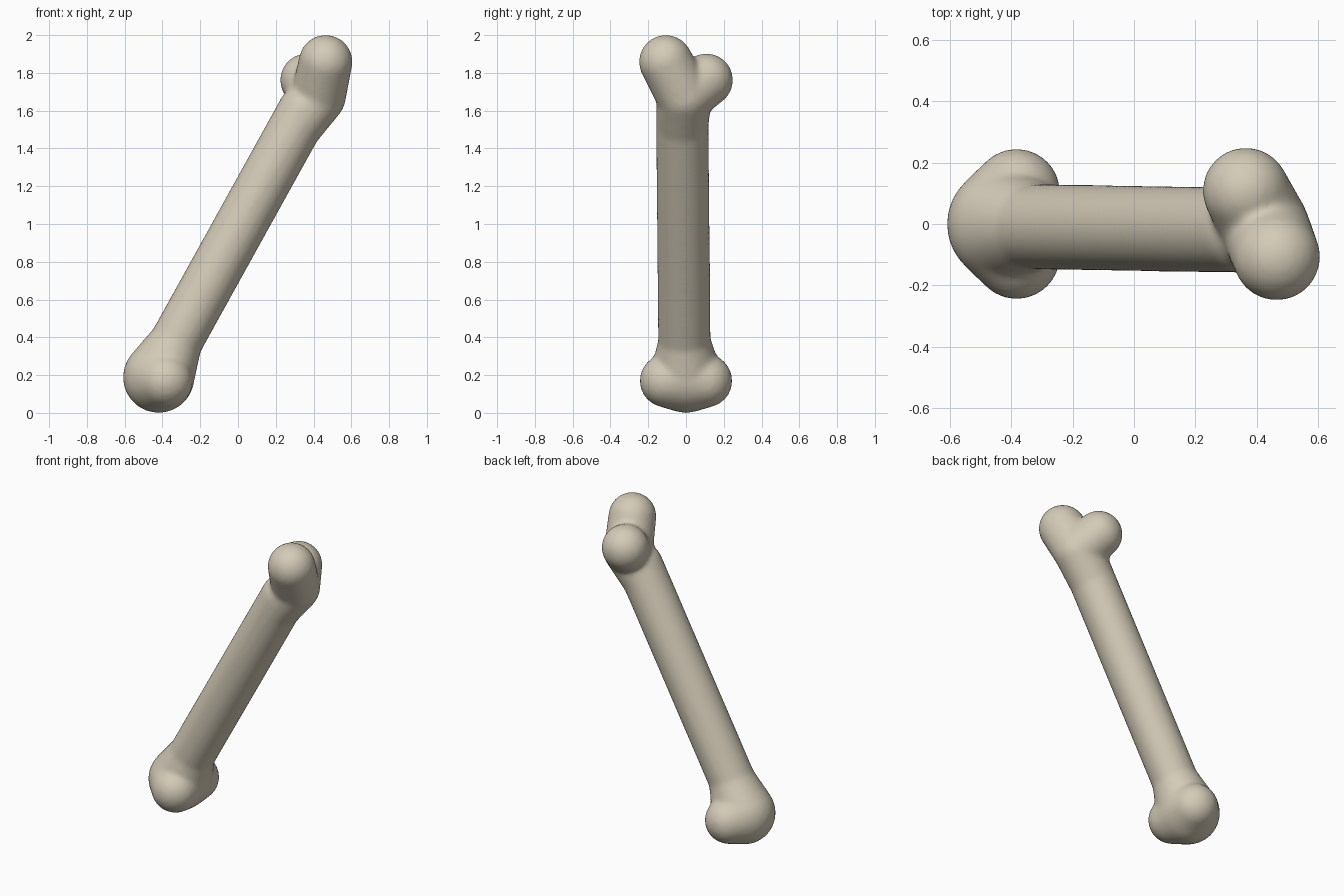
import bpy, bmesh
from mathutils import Matrix, Vector

if "Cube" in bpy.data.objects:
    bpy.data.objects.remove(bpy.data.objects["Cube"])

bone_mat = bpy.data.materials.new("ivory")
bone_mat.diffuse_color = (0.66, 0.60, 0.48, 1)
bone_mat.use_nodes = True
bone_mat.node_tree.nodes["Principled BSDF"].inputs["Base Color"].default_value = bone_mat.diffuse_color

bm = bmesh.new()


def hull(*balls):
    """Add the convex hull of several (x, y, z, radius) balls."""
    part = bmesh.new()
    for x, y, z, r in balls:
        bmesh.ops.create_icosphere(part, subdivisions=4, radius=r,
                                   matrix=Matrix.Translation(Vector((x, y, z))))
    res = bmesh.ops.convex_hull(part, input=part.verts[:])
    inside = {g for g in res["geom_interior"] + res["geom_unused"]
              if isinstance(g, bmesh.types.BMVert)}
    bmesh.ops.delete(part, geom=list(inside), context='VERTS')
    bmesh.ops.recalc_face_normals(part, faces=part.faces[:])
    tmp = bpy.data.meshes.new("tmp")
    part.to_mesh(tmp)
    part.free()
    bm.from_mesh(tmp)
    bpy.data.meshes.remove(tmp)


# Slanted shaft
shaft_low = (-0.37, -0.008, 0.30, 0.139)
shaft_high = (0.35, -0.02, 1.60, 0.139)
hull(shaft_low, shaft_high)

# Lower end: wide knob with a lobe to each side
heel = (-0.42, 0, 0.189, 0.189)
lobes = [(-0.382, s * 0.103, 0.17, 0.142) for s in (-1, 1)]
hull(heel, *lobes)
hull(heel, (-0.33, -0.008, 0.37, 0.139))

# Upper end: two knobs meeting in a flared neck
neck = (0.425, -0.01, 1.675, 0.146)
knob_front = (0.464, -0.107, 1.859, 0.142)
knob_back = (0.364, 0.108, 1.762, 0.141)
hull(neck, knob_front)
hull(neck, knob_back)
hull(neck, (0.30, -0.02, 1.51, 0.138))

mesh = bpy.data.meshes.new("bone")
bm.to_mesh(mesh)
bm.free()
mesh.materials.append(bone_mat)
bone = bpy.data.objects.new("bone", mesh)
bpy.context.collection.objects.link(bone)

# Fuse the parts and soften the joins
fuse = bone.modifiers.new("fuse", 'REMESH')
fuse.mode = 'VOXEL'
fuse.voxel_size = 0.014
fuse.use_smooth_shade = True
soften = bone.modifiers.new("soften", 'SMOOTH')
soften.factor = 0.5
soften.iterations = 10
